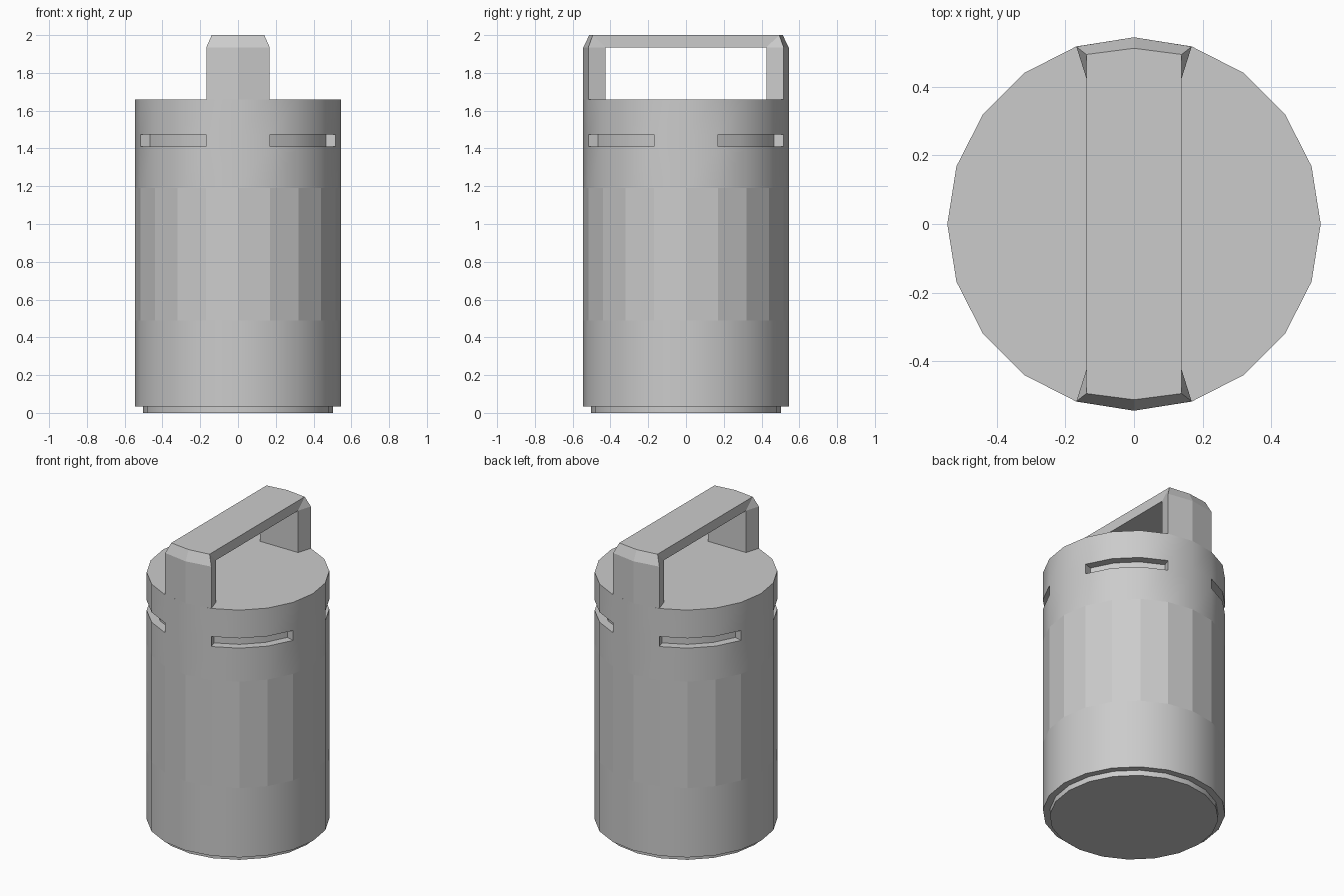
import bpy, bmesh, math

if "Cube" in bpy.data.objects:
    bpy.data.objects.remove(bpy.data.objects["Cube"])

SIDES = 20
R, R_SLOT, R_BASE = 0.544, 0.49, 0.503


def ring_point(r, k, z):
    a = 2 * math.pi * k / SIDES
    return (r * math.cos(a), r * math.sin(a), z)


def make_object(name, faces, smooth_flags=None):
    """Build a mesh from corner-point faces, welding shared corners."""
    bm = bmesh.new()
    for i, pts in enumerate(faces):
        f = bm.faces.new([bm.verts.new(p) for p in pts])
        f.smooth = bool(smooth_flags and smooth_flags[i])
    bmesh.ops.remove_doubles(bm, verts=bm.verts, dist=1e-5)
    bmesh.ops.recalc_face_normals(bm, faces=bm.faces)
    for e in bm.edges:
        e.smooth = e.calc_face_angle(0) < math.radians(30)
    me = bpy.data.meshes.new(name)
    bm.to_mesh(me)
    bm.free()
    ob = bpy.data.objects.new(name, me)
    bpy.context.collection.objects.link(ob)
    return ob


faces, smooth = [], []


def quad(corners, is_smooth):
    faces.append([ring_point(*c) for c in corners])
    smooth.append(is_smooth)


def wall(k, r0, z0, r1, z1, is_smooth=True):
    quad([(r0, k, z0), (r0, k + 1, z0), (r1, k + 1, z1), (r1, k, z1)], is_smooth)


# Body: stepped foot, smooth lower shell, faceted grip band, slotted upper shell
S0, S1 = 1.41, 1.475
for k in range(SIDES):
    wall(k, R_BASE, 0, R_BASE, 0.035)
    wall(k, R_BASE, 0.035, R, 0.035, False)
    wall(k, R, 0.035, R, 0.49)
    wall(k, R, 0.49, R, 1.19, False)
    wall(k, R, 1.19, R, S0)
    wall(k, R, S1, R, 1.66)
    if k % 5 in (1, 2, 3):
        # Recessed slot: floor, back and ceiling, plus its end walls
        wall(k, R, S0, R_SLOT, S0, False)
        wall(k, R_SLOT, S0, R_SLOT, S1)
        wall(k, R_SLOT, S1, R, S1, False)
        for end, seg in ((k, 1), (k + 1, 3)):
            if k % 5 == seg:
                quad([(R, end, S0), (R_SLOT, end, S0),
                      (R_SLOT, end, S1), (R, end, S1)], False)
    else:
        wall(k, R, S0, R, S1)
# Top and bottom caps
for r, z in ((R_BASE, 0), (R, 1.66)):
    quad([(r, k, z) for k in range(SIDES)], False)
make_object("canister_body", faces, smooth)

# Handle: one leg and half the crossbar, mirrored front to back
Z0, Z1, Z2 = 1.66, 1.935, 2.0
W, IN = 0.139, 0.425
outer = [(0.168, 0.517), (0, R), (-0.168, 0.517)]
top = [(W, 0.494), (0, 0.512), (-W, 0.494)]
at = lambda p, z: (p[0], p[1], z)
h = []
for i in (0, 1):
    a, b, c, d = outer[i], outer[i + 1], top[i], top[i + 1]
    h.append([at(a, Z0), at(b, Z0), at(b, Z1), at(a, Z1)])   # leg outside
    h.append([at(a, Z1), at(b, Z1), at(d, Z2), at(c, Z2)])   # bevel
for s, o, t in ((1, outer[0], top[0]), (-1, outer[2], top[2])):
    x = s * W
    h.append([at(o, Z0), (x, IN, Z0), (x, IN, Z1), at(o, Z1)])  # leg side
    h.append([at(o, Z1), (x, IN, Z1), at(t, Z2)])               # corner bevel
    h.append([(x, IN, Z1), (x, 0, Z1), (x, 0, Z2), at(t, Z2)])  # bar side
h.append([(W, IN, Z0), (-W, IN, Z0), (-W, IN, Z1), (W, IN, Z1)])   # leg inside
h.append([(W, IN, Z1), (-W, IN, Z1), (-W, 0, Z1), (W, 0, Z1)])     # bar underside
h.append([(W, 0, Z2)] + [at(p, Z2) for p in top] + [(-W, 0, Z2)])  # bar top
handle = make_object("carry_handle", h)
# Outward orientation is checked against the bar top, as the half is open
me = handle.data
if max(me.polygons, key=lambda p: p.center.z).normal.z < 0:
    me.flip_normals()
mirror = handle.modifiers.new("Mirror", 'MIRROR')
mirror.use_axis = (False, True, False)
